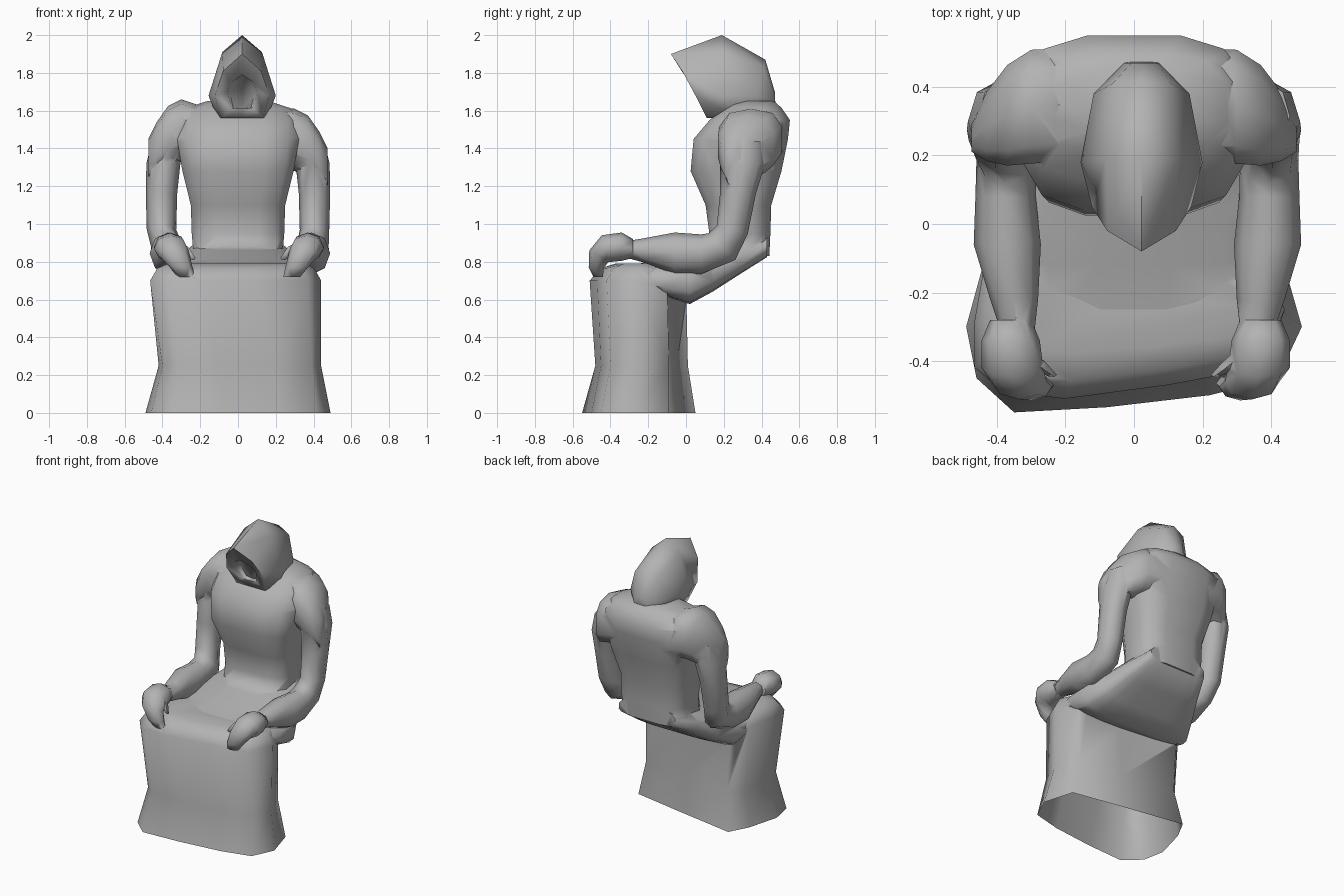
import bpy, bmesh, math
from mathutils import Vector

if "Cube" in bpy.data.objects:
    bpy.data.objects.remove(bpy.data.objects["Cube"])

cloth = bpy.data.materials.new("stone grey")
cloth.diffuse_color = (0.45, 0.45, 0.45, 1)
cloth.use_nodes = True
cloth.node_tree.nodes["Principled BSDF"].inputs["Base Color"].default_value = cloth.diffuse_color


def smooth(ob, angle):
    bpy.ops.object.select_all(action='DESELECT')
    ob.select_set(True)
    bpy.context.view_layer.objects.active = ob
    bpy.ops.object.shade_smooth_by_angle(angle=math.radians(angle))


def loft(name, rings, angle=65):
    """Skin a list of equal-length rings into one closed smooth object."""
    bm = bmesh.new()
    loops = [[bm.verts.new(p) for p in r] for r in rings]
    n = len(loops[0])
    for a, b in zip(loops, loops[1:]):
        for i in range(n):
            j = (i + 1) % n
            bm.faces.new((a[i], a[j], b[j], b[i]))
    bm.faces.new(loops[0][::-1])
    bm.faces.new(loops[-1])
    bmesh.ops.recalc_face_normals(bm, faces=bm.faces)
    mesh = bpy.data.meshes.new(name)
    bm.to_mesh(mesh)
    bm.free()
    mesh.materials.append(cloth)
    ob = bpy.data.objects.new(name, mesh)
    bpy.context.collection.objects.link(ob)
    smooth(ob, angle)
    return ob


def oval(n=12, power=1.0, shift=0.5):
    """Unit oval; power below 1 makes it squarer."""
    pts = []
    for i in range(n):
        t = 2 * math.pi * (i + shift) / n
        c, s = math.cos(t), math.sin(t)
        pts.append((math.copysign(abs(c) ** power, c), math.copysign(abs(s) ** power, s)))
    return pts


def tilted(c, rx, rd, phi, n=8):
    """Oval ring around c: rx along x, rd in the yz plane at angle phi."""
    d = Vector((0, math.cos(math.radians(phi)), math.sin(math.radians(phi))))
    return [Vector(c) + Vector((rx * u, 0, 0)) + d * rd * v for u, v in oval(n, 1, 0)]


# Skirt: flared hem, slightly skewed, closed over the knees
hem = [(-.49, -.30), (-.46, -.45), (-.35, -.55), (-.08, -.535), (.22, -.50), (.42, -.45),
       (.49, -.30), (.43, -.09), (.05, -.02), (-.36, .05), (-.43, -.08)]
shin = [(-.42, -.28), (-.40, -.42), (-.32, -.48), (-.10, -.48), (.20, -.45), (.39, -.40),
        (.44, -.26), (.37, -.09), (.05, -.05), (-.32, .01), (-.40, -.08)]
knee = [(-.465, -.28), (-.465, -.42), (-.38, -.49), (-.20, -.51), (.10, -.47), (.37, -.42),
        (.44, -.25), (.38, -.10), (.05, -.08), (-.35, .0), (-.43, -.08)]
skirt = [[(x, y, z) for x, y in ring] for ring, z in ((hem, 0), (shin, .25), (knee, .70))]
for k, z in ((.8, .765), (.5, .79)):
    skirt.append([(x * (.6 + .4 * k), -.24 + (y + .24) * k, z) for x, y in knee])
body = loft("robed_body", skirt)
parts = []

# Lap and seat: flat underside, rounded top, from the knees back to the hips
lap = []
for y, w, z0, z1 in [(-.30, .38, .68, .78), (-.12, .42, .62, .82), (.02, .42, .575, .865),
                     (.14, .36, .64, .89), (.28, .29, .73, .93), (.43, .22, .825, .95)]:
    zm = z0 + .4 * (z1 - z0)
    low = [(w * u, y, zm + (zm - z0) * v) for u, v in oval(16, .5) if v < 0]
    top = [(w * u, y, zm + (z1 - zm) * v) for u, v in oval(16, .85) if v > 0]
    lap.append(top + low)
parts.append(loft("lap", lap))

# Torso: waist, chest and broad rounded upper back
torso = []
for z, w, yf, yb, p in [(.83, .24, .08, .445, .6), (.95, .25, .12, .45, .6),
                        (1.10, .255, .10, .455, .6), (1.28, .30, .02, .51, .55),
                        (1.45, .33, .035, .545, .6), (1.55, .33, .12, .555, .65),
                        (1.615, .28, .20, .51, .75), (1.65, .17, .24, .47, .9)]:
    torso.append([(w * u, (yf + yb) / 2 + (yb - yf) / 2 * v, z) for u, v in oval(12, p)])
parts.append(loft("torso", torso))

# Shoulders, arms and hands
for side, s, lift, inset in (("left", -1, .05, .02), ("right", 1, 0, 0)):
    shoulder = []
    for x, y0, y1, z0, z1 in [(.18, .18, .52, 1.30, 1.62), (.30, .17, .515, 1.28, 1.61),
                              (.37, .165, .47, 1.25, 1.575), (.43, .18, .39, 1.22, 1.49),
                              (.475, .21, .29, 1.20, 1.40)]:
        shoulder.append([(s * x, (y0 + y1) / 2 + (y1 - y0) / 2 * u,
                          (z0 + z1) / 2 + (z1 - z0) / 2 * v + lift * (x > .2))
                         for u, v in oval(10, .75)])
    parts.append(loft(side + "_shoulder", shoulder))
    arm = [tilted((s * (x - (inset if z < .9 else 0)), y, z), rx, rd, phi)
           for x, y, z, rx, rd, phi in [
               (.385, .315, 1.44, .07, .10, 0), (.395, .30, 1.32, .09, .12, 0),
               (.405, .275, 1.16, .083, .095, 0),
               (.405, .245, .97, .078, .085, -15), (.395, .19, .88, .085, .10, -45),
               (.395, .08, .84, .088, .105, -90), (.39, -.06, .845, .098, .11, -90),
               (.37, -.22, .86, .07, .065, -90), (.36, -.31, .865, .05, .045, -90)]]
    parts.append(loft(side + "_arm", arm))
    hand = [tilted((s * (x - inset / 2), y, z), rx, rd, phi)
            for x, y, z, rx, rd, phi in [
                (.37, -.28, .87, .06, .05, -90), (.37, -.34, .88, .085, .075, -90),
                (.365, -.42, .87, .09, .075, -70), (.345, -.46, .83, .08, .06, -30),
                (.31, -.475, .77, .06, .04, 0), (.285, -.465, .72, .045, .025, 0)]]
    parts.append(loft(side + "_hand", hand))
    thumb = [tilted((s * x, y, z), r, r, -60, 6)
             for x, y, z, r in [(.34, -.36, .88, .035), (.28, -.41, .86, .028),
                                (.24, -.44, .82, .015)]]
    parts.append(loft(side + "_thumb", thumb))

# Weld the body parts into one skin
bpy.context.view_layer.objects.active = body
for part in parts:
    mod = body.modifiers.new("weld", 'BOOLEAN')
    mod.operation, mod.solver, mod.object = 'UNION', 'EXACT', part
    bpy.ops.object.select_all(action='DESELECT')
    body.select_set(True)
    bpy.context.view_layer.objects.active = body
    bpy.ops.object.modifier_apply(modifier=mod.name)
    bpy.data.objects.remove(part)

# Open the hem at the floor
bm = bmesh.new()
bm.from_mesh(body.data)
floor = [f for f in bm.faces if all(v.co.z < .001 for v in f.verts)]
bmesh.ops.delete(bm, geom=floor, context='FACES')
bm.to_mesh(body.data)
bm.free()
smooth(body, 65)


def hood_ring(half):
    """Mirror half a ring (top to bottom) about the hood's centre plane."""
    cx = .022
    right = [(cx + x, y, z) for x, y, z in half]
    left = [(cx - x, y, z) for x, y, z in half[1:-1]]
    return right + left[::-1]


# Hood: peaked cowl with a small recessed face opening
rim = [(0, -.08, 1.90), (.10, -.02, 1.81), (.145, .05, 1.68), (.11, .11, 1.56), (0, .11, 1.56)]
crown = [(0, .19, 2.0), (.105, .19, 1.91), (.178, .18, 1.68), (.14, .25, 1.58), (0, .25, 1.56)]
rear = [(0, .42, 1.87), (.085, .41, 1.83), (.14, .38, 1.68), (.10, .40, 1.58), (0, .43, 1.57)]
nape = [(0, .47, 1.70), (.03, .47, 1.69), (.05, .47, 1.65), (.03, .475, 1.61), (0, .475, 1.60)]
opening = [(0, -.01, 1.79), (.06, .02, 1.75), (.08, .05, 1.70), (.055, .09, 1.615), (0, .09, 1.61)]
deep = [(x * .85, y + .04, z) for x, y, z in opening]
loft("hood", [hood_ring(r) for r in (deep, opening, rim, crown, rear, nape)], angle=80)
